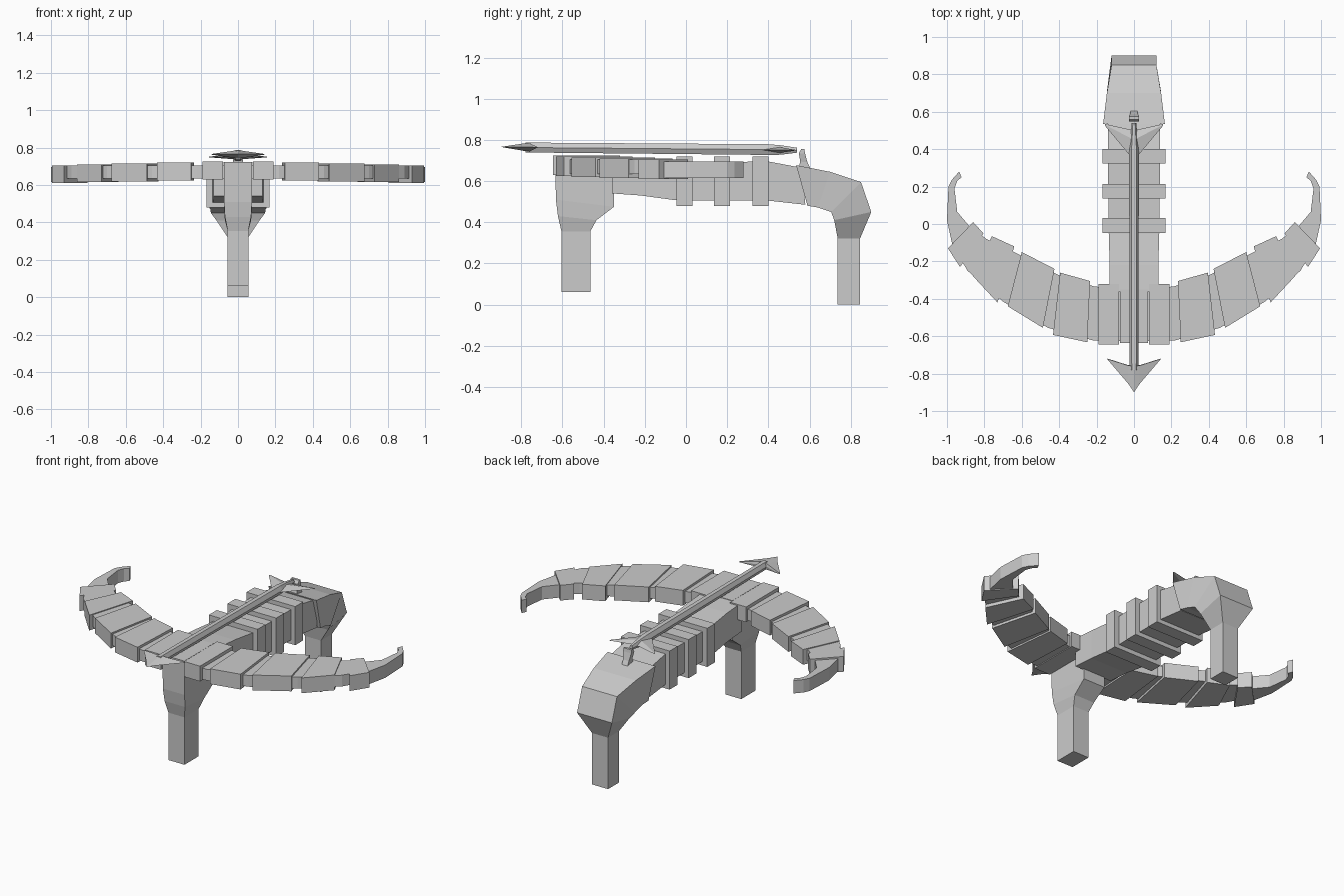
import bpy, bmesh


def skin(name, rings):
    """Skin quads through a chain of equal-length closed rings, capping both ends."""
    bm = bmesh.new()
    vs = [[bm.verts.new(p) for p in r] for r in rings]
    n = len(rings[0])
    for a, b in zip(vs, vs[1:]):
        for i in range(n):
            j = (i + 1) % n
            bm.faces.new((a[i], a[j], b[j], b[i]))
    bm.faces.new(vs[0][::-1])
    bm.faces.new(vs[-1])
    bmesh.ops.recalc_face_normals(bm, faces=bm.faces)
    me = bpy.data.meshes.new(name)
    bm.to_mesh(me)
    bm.free()
    ob = bpy.data.objects.new(name, me)
    bpy.context.collection.objects.link(ob)
    return ob


def spine(name, sections):
    """Sections (y1, z1, half width 1, y2, z2, half width 2) across the centre line."""
    return skin(name, [[(-w, y, z), (w, y, z), (v, b, c), (-v, b, c)]
                       for y, z, w, b, c, v in sections])


def limb(name, sections, z0, z1):
    """Sections (outer x, outer y, inner x, inner y) made as a flat strip, mirrored."""
    for s, side in ((1, "right"), (-1, "left")):
        skin(f"{name}_{side}", [[(s * a, b, z0), (s * c, d, z0), (s * c, d, z1), (s * a, b, z1)]
                                for a, b, c, d in sections])


# Front grip flaring up into the head block
spine("front_grip", [
    (-.605, .06, .055, -.465, .06, .055),
    (-.605, .355, .055, -.465, .355, .055),
    (-.622, .43, .07, -.435, .41, .07),
    (-.632, .51, .075, -.35, .475, .075),
    (-.635, .722, .075, -.35, .722, .075)])

# Main stock
spine("stock", [
    (-.36, .72, .13, -.36, .54, .13),
    (-.22, .71, .13, -.22, .53, .13),
    (-.05, .69, .135, -.05, .507, .135),
    (.40, .695, .14, .40, .505, .14),
    (.56, .665, .14, .58, .485, .14)])

# Raised bands around the stock
for i, y in enumerate((-.008, .175, .362)):
    spine(f"stock_band_{i + 1}", [(y - .039, .72, .168, y - .039, .48, .168),
                                  (y + .039, .72, .168, y + .039, .48, .168)])

# Rear cap bending down into the back grip
spine("rear_grip", [
    (.535, .677, .165, .59, .48, .155),
    (.70, .645, .145, .64, .472, .148),
    (.85, .595, .12, .705, .45, .145),
    (.90, .45, .12, .72, .41, .115),
    (.845, .32, .055, .737, .32, .055),
    (.845, 0, .055, .737, 0, .055)])

# Bow limb plates
plates = [
    [(.08, -.645, .08, -.32), (.19, -.645, .19, -.32)],
    [(.25, -.632, .235, -.305), (.433, -.593, .395, -.26)],
    [(.487, -.555, .425, -.24), (.675, -.44, .60, -.15)],
    [(.73, -.42, .64, -.12), (.86, -.28, .76, -.065)],
    [(.93, -.23, .805, -.05), (.995, -.13, .86, .01)]]
for i, p in enumerate(plates):
    limb(f"limb_plate_{i + 1}", p, .63 - .005 * i, .725 - .005 * i)

# Slimmer core showing between the plates
limb("limb_core", [(.05, -.625, .05, -.34), (.22, -.622, .21, -.335),
                   (.46, -.555, .41, -.27), (.70, -.415, .62, -.16),
                   (.89, -.25, .79, -.08), (.96, -.13, .86, -.02)], .635, .705)

# Hooked limb tips
limb("limb_tip", [(.965, -.14, .865, -.03), (1.0, .02, .945, .065),
                  (.992, .20, .96, .19), (.975, .235, .945, .23),
                  (.935, .28, .922, .25)], .615, .695)

# Six-sided bolt shaft
shaft = [(-.78, .024, .763, .024), (.40, .026, .753, .026),
         (.46, .02, .751, .023), (.54, .012, .75, .012)]
skin("bolt_shaft", [[(w, y, z), (w / 2, y, z + h), (-w / 2, y, z + h),
                     (-w, y, z), (-w / 2, y, z - h), (w / 2, y, z - h)]
                    for y, w, z, h in shaft])

# Barbed bolt head and flat tail fins: each half is a ridged wing
for s, side in ((1, "right"), (-1, "left")):
    skin(f"bolt_head_{side}", [
        [(0, -.90, .766), (0, -.76, .787), (0, -.755, .764), (0, -.76, .742)],
        [(s * .03, -.855, .766), (s * .03, -.757, .782), (s * .03, -.755, .764), (s * .03, -.757, .746)],
        [(s * .142, -.724, .764), (s * .142, -.722, .766), (s * .14, -.72, .764), (s * .142, -.722, .762)]])
    skin(f"bolt_fin_{side}", [
        [(0, .34, .752), (0, .45, .766), (0, .50, .752), (0, .45, .736)],
        [(s * .155, .525, .75), (s * .155, .53, .752), (s * .155, .535, .75), (s * .155, .53, .748)]])

# String catch behind the bolt
spine("string_catch", [(.545, .66, .02, .605, .66, .02), (.555, .695, .02, .59, .69, .02),
                       (.548, .735, .028, .578, .735, .028), (.56, .755, .028, .575, .755, .028)])
